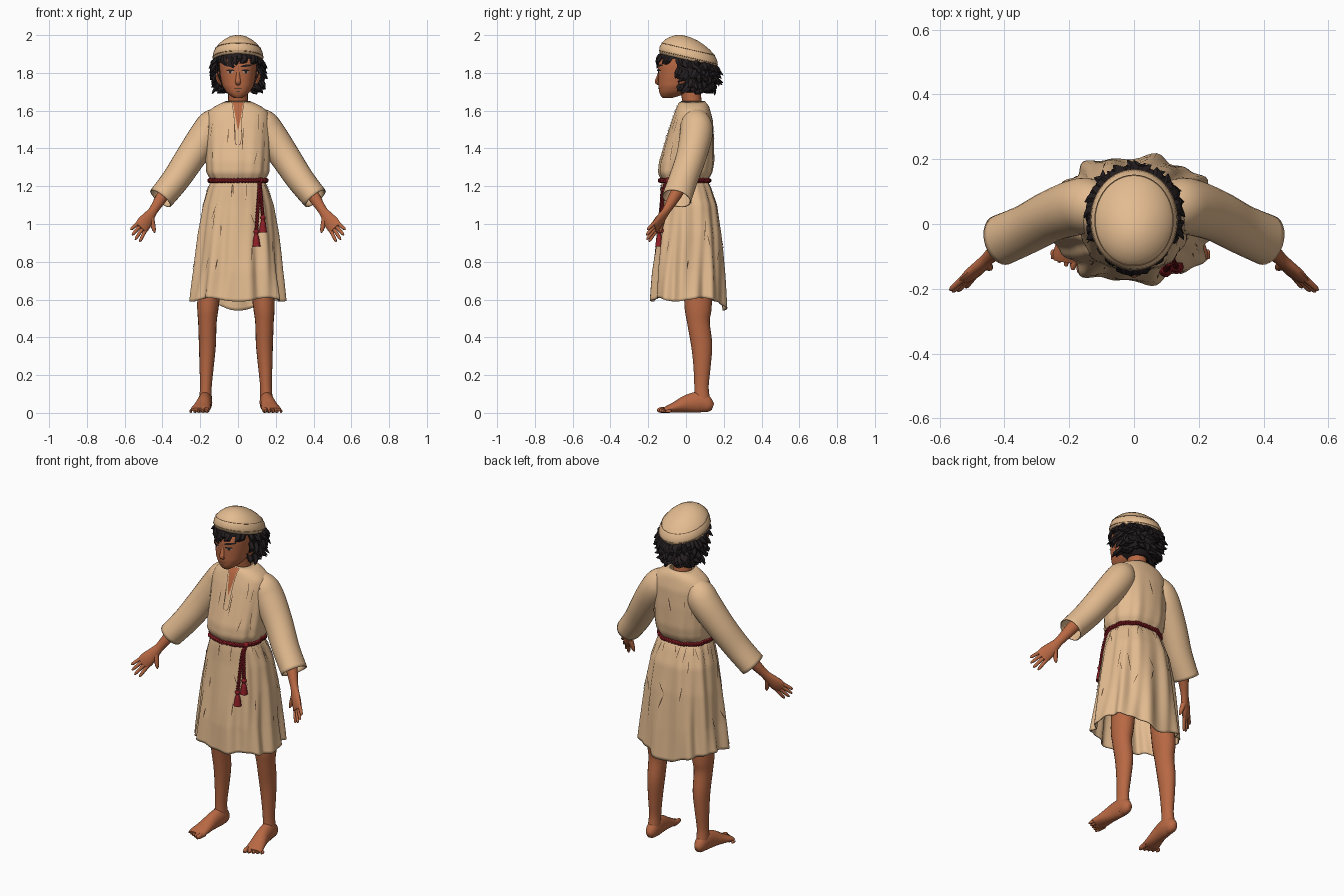
import bpy, bmesh, math, random
from mathutils import Vector

random.seed(4)
if "Cube" in bpy.data.objects:
    bpy.data.objects.remove(bpy.data.objects["Cube"])

X, Y, Z = Vector((1, 0, 0)), Vector((0, 1, 0)), Vector((0, 0, 1))


def material(name, rgb):
    m = bpy.data.materials.new(name)
    m.use_nodes = True
    m.diffuse_color = (*rgb, 1)
    m.node_tree.nodes["Principled BSDF"].inputs["Base Color"].default_value = (*rgb, 1)
    return m


CLOTH = material("tan_cloth", (.77, .5, .28))
SEAM = material("cloth_shadow", (.42, .24, .12))
CREASE = material("crease_brown", (.1, .055, .03))
SKIN = material("brown_skin", (.48, .14, .057))
HAIR = material("black_hair", (.018, .013, .014))
RED = material("red_cord", (.27, .014, .02))
WHITE = material("eye_white", (.5, .36, .28))


def finish(bm, name, mat, solid=0, angle=45):
    bmesh.ops.recalc_face_normals(bm, faces=bm.faces)
    mesh = bpy.data.meshes.new(name)
    bm.to_mesh(mesh)
    bm.free()
    mesh.materials.append(mat)
    ob = bpy.data.objects.new(name, mesh)
    bpy.context.collection.objects.link(ob)
    bpy.ops.object.select_all(action='DESELECT')
    ob.select_set(True)
    bpy.context.view_layer.objects.active = ob
    bpy.ops.object.shade_smooth_by_angle(angle=math.radians(angle))
    if solid:
        mod = ob.modifiers.new("thickness", 'SOLIDIFY')
        mod.thickness = solid
        mod.offset = -1


def skin_rings(bm, rings, first=True, last=True):
    rows = [[bm.verts.new(p) for p in r] for r in rings]
    n = len(rows[0])
    for a, b in zip(rows, rows[1:]):
        for i in range(n):
            bm.faces.new((a[i], a[(i + 1) % n], b[(i + 1) % n], b[i]))
    if first:
        bm.faces.new(rows[0])
    if last:
        bm.faces.new(rows[-1])


def resample(pts, sub):
    out = []
    for i in range(len(pts) - 1):
        q = [pts[max(0, min(len(pts) - 1, i + k))] for k in (-1, 0, 1, 2)]
        for j in range(sub):
            t = j / sub
            out.append([b + .5 * t * (c - a + t * (2 * a - 5 * b + 4 * c - d + t * (3 * (b - c) + d - a)))
                        for a, b, c, d in zip(*q)])
    return out + [list(pts[-1])]


def tube(bm, pts, ref, n=12, sub=3, first=True, last=True, side=1):
    """Sweep ellipses (x, y, z, radius along ref, other radius) along a path."""
    pts = resample(pts, sub)
    c = [Vector(p[:3]) for p in pts]
    rings = []
    for i, p in enumerate(pts):
        t = (c[min(i + 1, len(c) - 1)] - c[max(i - 1, 0)]).normalized()
        u = (ref - t * ref.dot(t)).normalized()
        v = t.cross(u)
        ring = [c[i] + u * p[3] * math.cos(a) + v * p[4] * math.sin(a)
                for a in (math.tau * k / n for k in range(n))]
        rings.append([Vector((q.x * side, q.y, q.z)) for q in ring])
    skin_rings(bm, rings, first, last)


# Profiles: height, half width, front y, back y
HEAD = [(1.668, .022, -.125, -.07), (1.68, .042, -.135, -.03), (1.70, .064, -.142, .02),
        (1.73, .082, -.146, .06), (1.78, .094, -.147, .1), (1.84, .1, -.148, .11), (1.92, .1, -.12, .1)]
ROBE = [(.6, .25, -.18, .208), (.75, .228, -.172, .2), (.95, .208, -.15, .185), (1.1, .185, -.135, .165),
        (1.19, .158, -.13, .135), (1.23, .14, -.125, .115), (1.27, .164, -.145, .14), (1.33, .168, -.14, .15),
        (1.45, .17, -.105, .148), (1.55, .17, -.075, .142), (1.595, .158, -.058, .13),
        (1.622, .125, -.048, .122), (1.637, .095, -.04, .112), (1.65, .066, -.025, .1)]


def surface(prof, th, z, fold=False):
    for lo, hi in zip(prof, prof[1:]):
        if z <= hi[0]:
            break
    t = max(0, (z - lo[0]) / (hi[0] - lo[0]))
    a, f, b = (lo[k] + t * (hi[k] - lo[k]) for k in (1, 2, 3))
    m, dz = 1, 0
    c, s = math.cos(th), math.sin(th)
    if fold:
        skirt = max(0, min(1, (1.23 - z) / .5))
        amp = .014 + .03 * skirt if z < 1.23 else .02 * max(0, (1.6 - z) / .37)
        m += amp * (math.sin(9 * th + 3 * z) + .7 * math.sin(16 * th + 1 - 4 * z))
        dz = max(0, (.85 - z) / .25) * (.01 * math.sin(5 * th) - .068 * max(0, s) ** 14)
    px = a * m * math.copysign(abs(c) ** .85, c)
    py = (f + b) / 2 + (b - f) / 2 * m * math.copysign(abs(s) ** .85, s)
    return Vector((px, py, z + dz))


def front(prof, x, z, fold=False, off=.004):
    p = min((surface(prof, math.pi * (1 + k / 240), z, fold) for k in range(241)), key=lambda q: abs(q.x - x))
    return Vector((x, p.y - off, z))


def loft(name, prof, mat, levels, n, fold=False, caps=True, solid=0):
    bm = bmesh.new()
    z0, z1 = prof[0][0], prof[-1][0]
    skin_rings(bm, [[surface(prof, math.tau * k / n, z0 + (z1 - z0) * i / levels, fold) for k in range(n)]
                    for i in range(levels + 1)], caps, caps)
    finish(bm, name, mat, solid)


def patch(name, prof, rows, mat, side=1, fold=False, off=.004, cols=4):
    """Thin painted plate on the front of a surface; rows are height, x start, x end."""
    bm = bmesh.new()
    grid = [[bm.verts.new(front(prof, side * (r[1] + (r[2] - r[1]) * k / cols), r[0], fold, off))
             for k in range(cols + 1)] for r in resample(rows, 3)]
    for a, b in zip(grid, grid[1:]):
        for k in range(cols):
            bm.faces.new((a[k], a[k + 1], b[k + 1], b[k]))
    finish(bm, name, mat)


# Robe with neck slit and placket
loft("robe", ROBE, CLOTH, 70, 120, fold=True, caps=False, solid=.006)
patch("neck_slit", ROBE, [(1.645, -.028, .028), (1.57, -.014, .016), (1.5, -.002, .002)], SKIN, fold=True)
for s in (1, -1):
    patch("placket_edge", ROBE, [(1.645, .031, .034), (1.57, .02, .023), (1.49, .017, .02), (1.43, .013, .016),
                                 (1.418, 0, .008)], CREASE, s, True, .005, 1)

# Tapered crease strokes lying on the cloth
bm = bmesh.new()
for k in range(64):
    th = math.tau * k / 64 + random.uniform(-.05, .05)
    z = random.choice((random.uniform(.72, 1.1), random.uniform(1.1, 1.2), random.uniform(1.3, 1.5)))
    length, drift = random.uniform(.05, .13), random.uniform(-.15, .15)
    left, right = [], []
    for i in range(7):
        t = i / 6
        w = .011 * math.sin(math.pi * (.04 + .92 * t))
        for row, d in ((left, -w), (right, w)):
            p = surface(ROBE, th + drift * t + d, min(z + length * t, 1.21 if z < 1.21 else 1.58), True)
            row.append(bm.verts.new(p + Vector((p.x, p.y, 0)).normalized() * .004))
    for i in range(6):
        bm.faces.new((left[i], right[i], right[i + 1], left[i + 1]))
finish(bm, "robe_creases", CREASE)


# Twisted belt and hanging cords with tassels
def rope(name, path, ref, turns, r):
    bm = bmesh.new()
    for phase in (0, math.pi):
        pts = []
        for i, p in enumerate(path):
            t = (path[min(i + 1, len(path) - 1)] - path[max(i - 1, 0)]).normalized()
            a = phase + math.tau * turns * i / (len(path) - 1)
            q = p + (ref * math.cos(a) + t.cross(ref) * math.sin(a)) * r * .8
            pts.append((*q, r, r))
        tube(bm, pts, ref, 6, 1)
    finish(bm, name, RED)


ring = [surface(ROBE, math.tau * k / 240, 1.23, True) for k in range(241)]
rope("belt", [p + Vector((p.x, p.y, 0)).normalized() * .008 for p in ring], Z, 30, .0075)
bm = bmesh.new()
bmesh.ops.create_icosphere(bm, subdivisions=2, radius=.018)
bmesh.ops.translate(bm, verts=bm.verts, vec=front(ROBE, .115, 1.23, True, .015))
finish(bm, "belt_knot", RED)
for name, x, z in (("long", .097, .96), ("short", .132, 1.035)):
    path = [front(ROBE, .115 + (x - .115) * k / 40, 1.23 + (z - 1.23) * k / 40, True, .014) for k in range(41)]
    rope(name + "_cord", path, X, 8, .006)
    e = path[-1]
    bm = bmesh.new()
    tube(bm, [(e.x, e.y, e.z + d, r, r) for d, r in ((.012, .006), (0, .015), (-.015, .009), (-.03, .014),
                                                     (-.055, .018), (-.08, .022))], X, 10)
    finish(bm, name + "_tassel", RED)

# Head, neck, nose and lips
loft("head", HEAD, SKIN, 24, 40)
bm = bmesh.new()
tube(bm, [(0, .045, 1.54, .06, .055), (0, .035, 1.63, .053, .05), (0, .02, 1.73, .052, .055)], X, 20)
finish(bm, "neck", SKIN)
bm = bmesh.new()
tube(bm, [(0, -.14, 1.81, .008, .006), (0, -.15, 1.775, .011, .008), (0, -.155, 1.752, .015, .011),
          (0, -.143, 1.738, .011, .005)], X, 10)
finish(bm, "nose", SKIN)
patch("mouth", HEAD, [(1.719, -.022, .022), (1.715, -.018, .018)], CREASE)
patch("lower_lip_shadow", HEAD, [(1.703, -.011, .011), (1.7, -.009, .009)], CREASE)

# Hand frame: finger direction and direction towards the thumb
D = Vector((.52, -.55, -.68)).normalized()
W = Vector((-.68, .2, -.66))
W = (W - D * W.dot(D)).normalized()
PALM = Vector((.516, -.17, .977))

for s, side, dx in ((1, "left_", 0), (-1, "right_", .022)):
    # Eyes, brows and ears
    patch(side + "eye", HEAD, [(1.811, .03, .048), (1.806, .024, .057), (1.8, .03, .05)], WHITE, s)
    patch(side + "iris", HEAD, [(1.814, .036, .047), (1.806, .034, .049), (1.798, .037, .046)], HAIR, s, off=.006)
    patch(side + "lash", HEAD, [(1.818, .027, .055), (1.81, .018, .064)], HAIR, s, off=.007)
    patch(side + "brow", HEAD, [(1.845, .045, .07), (1.838, .02, .072), (1.83, .013, .03)], HAIR, s, off=.006)
    bm = bmesh.new()
    tube(bm, [(.092, -.03, 1.735, .008, .006), (.104, -.02, 1.76, .018, .01), (.11, -.012, 1.79, .02, .01),
              (.1, -.015, 1.805, .008, .006)], Y, 10, side=s)
    finish(bm, side + "ear", SKIN)

    # Sleeve
    bm = bmesh.new()
    tube(bm, [(.07, .05, 1.585, .045, .04), (.125, .053, 1.537, .08, .078), (.168, .054, 1.475, .087, .086),
              (.25, .027, 1.355, .08, .08), (.33, -.015, 1.235, .077, .074), (.41, -.05, 1.135, .079, .069)],
         Y, 28, 5, True, False, s)
    finish(bm, side + "sleeve", CLOTH, .006)

    # Forearm and hand
    bm = bmesh.new()
    tube(bm, [(.33, .0, 1.25, .036, .036), (.395, -.055, 1.155, .034, .032), (.446, -.102, 1.075, .025, .021),
              (.47, -.125, 1.04, .032, .019), (.498, -.152, 1.002, .041, .018), (*PALM, .038, .012)],
         W, 14, side=s)
    for i, length in enumerate((.075, .086, .08, .062)):
        off = .028 - .0187 * i
        root = PALM + W * off - D * .012
        aim = D + W * off * 6
        tube(bm, [(*(root + aim * length * t), r, r) for t, r in ((0, .0105), (.5, .0095), (.85, .008), (1, .003))],
             W, 8, 2, side=s)
    root = Vector((.47, -.127, 1.04)) + W * .014
    aim = (W + D * .75).normalized()
    tube(bm, [(*(root + aim * t), r, r) for t, r in ((0, .017), (.035, .014), (.065, .01), (.08, .003))],
         D, 8, 2, side=s)
    finish(bm, side + "arm", SKIN)

    # Leg, foot and toes
    bm = bmesh.new()
    leg = [(.115, .06, .85, .068, .072), (.136, .064, .58, .058, .073), (.14, .066, .48, .049, .06),
           (.14, .083, .36, .045, .056), (.144, .085, .25, .038, .046), (.148, .082, .14, .031, .038),
           (.15, .085, .07, .033, .042), (.15, .09, .02, .027, .038)]
    foot = [(.149, .142, .032, .014, .018), (.15, .12, .04, .03, .039), (.151, .075, .056, .037, .055),
            (.158, .01, .049, .039, .048), (.168, -.05, .032, .046, .031), (.178, -.1, .019, .051, .018),
            (.181, -.118, .015, .046, .012)]
    for pts in (leg, foot):
        tube(bm, [(p[0] + dx, *p[1:]) for p in pts], X, 20, 4, side=s)
    for i in range(5):
        x, r, tip = .14 + dx + .021 * i, .0155 - .0015 * i, -.152 + .011 * i
        tube(bm, [(x, -.085, r, r * .8, r), (x + .004, tip + .02, r, r * .8, r),
                  (x + .006, tip, r * .8, r * .4, r * .5)], X, 8, side=s)
    finish(bm, side + "leg", SKIN, angle=60)


# Hair: a base shell kept under the cap rim, covered with curved pointed locks
def hull(th, z, k):
    power = 2 if z < 1.83 else 3.5
    r = k * max(0, 1 - abs((z - 1.83) / .15) ** power) ** (1 / power)
    p = Vector((.125 * r * math.cos(th), .035 + (.185 if math.sin(th) < 0 else .122) * r * math.sin(th), z))
    p.z = min(z, 1.878 - .23 * (p.y - .015))
    return p


bm = bmesh.new()
skin_rings(bm, [[hull(math.tau * k / 40, 1.695 + .215 * i / 18, .97) for k in range(40)] for i in range(19)])
face = [f for f in bm.faces if f.calc_center_median().y < -.045 and f.calc_center_median().z < 1.87]
bmesh.ops.delete(bm, geom=face, context='FACES')
for row in range(6):
    z = 1.72 + .035 * row
    for k in range(24):
        th = math.tau * (k + .5 * (row % 2)) / 24 + random.uniform(-.08, .08)
        forward = math.sin(th) < -.4
        if forward and z < 1.885:
            continue
        out, tan = Vector((math.cos(th), math.sin(th), 0)), Vector((-math.sin(th), math.cos(th), 0))
        root = hull(th, z + random.uniform(-.01, .01), .96) - Z * .006
        sway = random.uniform(-.028, .028)
        flare = random.uniform(.006, .018) if forward else random.uniform(.014, .046)
        drop = random.uniform(.03, .06) if row else .018
        mid = root + out * (.012 if forward else .02) - Z * drop * .55 + tan * sway * .4
        tip = root + out * flare - Z * drop + tan * sway * 1.5
        tube(bm, [(*root, .015, .009), (*mid, .019, .011), (*tip, .001, .001)], tan, 5, 2)
finish(bm, "hair", HAIR, angle=30)


# Cap: tilted band with a domed crown, and its seams
def cap_ring(h, k, n=48):
    pts = []
    for i in range(n):
        a = math.tau * i / n
        y = .155 * k * math.sin(a)
        pts.append(Vector((.134 * k * math.cos(a), .013 - .02 * (1 - k) + y, 1.866 + h - .23 * y)))
    return pts


bm = bmesh.new()
skin_rings(bm, [cap_ring(h, k) for h, k in ((0, .98), (.018, 1), (.038, .98), (.06, .9), (.083, .77),
                                            (.103, .59), (.119, .39), (.128, .19), (.131, .05))], False, True)
finish(bm, "cap", CLOTH, .006)
for name, h, k in (("cap_band_seam", .016, 1), ("cap_crown_seam", .06, .902)):
    bm = bmesh.new()
    loop = cap_ring(h, k)
    tube(bm, [(*p, .002, .002) for p in loop + loop[:1]], Z, 6, 1)
    finish(bm, name, SEAM)
